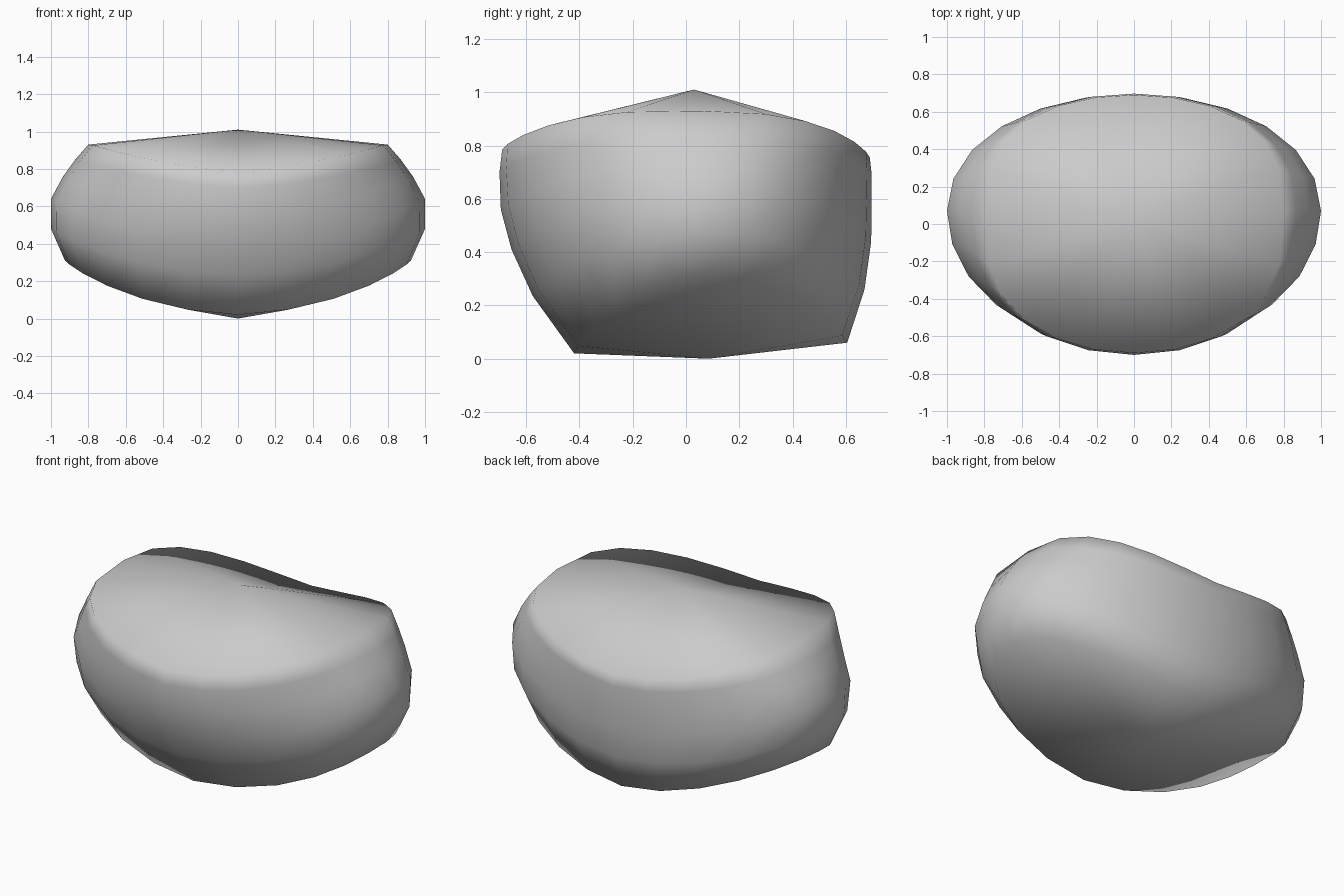
import bpy, bmesh, math

if "Cube" in bpy.data.objects:
    bpy.data.objects.remove(bpy.data.objects["Cube"])

SEGS = 24
# cross-section rings, bottom to top:
# front y, front z, back y, back z, side x, side z, saddle exponent,
# front widening in x, front and back roundness exponents
RINGS = [
    (-0.42, 0.02, 0.605, 0.06, 0.925, 0.31, 1.7, 0.14, 1.0, 1.0),
    (-0.575, 0.235, 0.67, 0.26, 1.0, 0.48, 1.8, 0.10, 1.0, 1.0),
    (-0.655, 0.41, 0.695, 0.44, 1.0, 0.64, 1.8, 0.085, 1.0, 1.0),
    (-0.695, 0.56, 0.697, 0.59, 0.935, 0.76, 1.7, 0.085, 0.97, 0.97),
    (-0.70, 0.70, 0.697, 0.69, 0.87, 0.85, 1.6, 0.085, 0.85, 0.9),
    (-0.69, 0.785, 0.69, 0.755, 0.80, 0.93, 1.5, 0.06, 0.65, 0.8),
]
SIDE_Y = 0.07


def ring_points(yf, zf, yb, zb, xs, zs, p, widen, qf, qb):
    """One saddle-shaped oval loop through front, back and side points."""
    for i in range(SEGS):
        a = 2 * math.pi * i / SEGS
        s, c = math.sin(a), math.cos(a)
        if abs(c) < 1e-6:
            c = 0.0
        cy = math.copysign(abs(c) ** (qf if c > 0 else qb), c)
        mid = (yf + yb) / 2
        y = mid - (yb - yf) / 2 * cy + (SIDE_Y - mid) * s * s
        z = zf + (zb - zf) * (1 - c) / 2 + (zs - (zf + zb) / 2) * abs(s) ** p
        x = xs * s * (1 + widen * max(c, 0) ** 2)
        yield (x, y, z)


bm = bmesh.new()
loops = [[bm.verts.new(co) for co in ring_points(*r)] for r in RINGS]

# side walls
for lo, hi in zip(loops, loops[1:]):
    for i in range(SEGS):
        j = (i + 1) % SEGS
        bm.faces.new((lo[i], lo[j], hi[j], hi[i]))

# shallow fans closing the bottom and the top
bottom = bm.verts.new((0, 0.085, 0.0))
top = bm.verts.new((0, 0.03, 1.01))
for i in range(SEGS):
    j = (i + 1) % SEGS
    bm.faces.new((loops[0][j], loops[0][i], bottom))
    bm.faces.new((loops[-1][i], loops[-1][j], top))

bmesh.ops.recalc_face_normals(bm, faces=bm.faces)
for f in bm.faces:
    f.smooth = True

mesh = bpy.data.meshes.new("rounded_body")
bm.to_mesh(mesh)
bm.free()
body = bpy.data.objects.new("rounded_body", mesh)
bpy.context.collection.objects.link(body)
